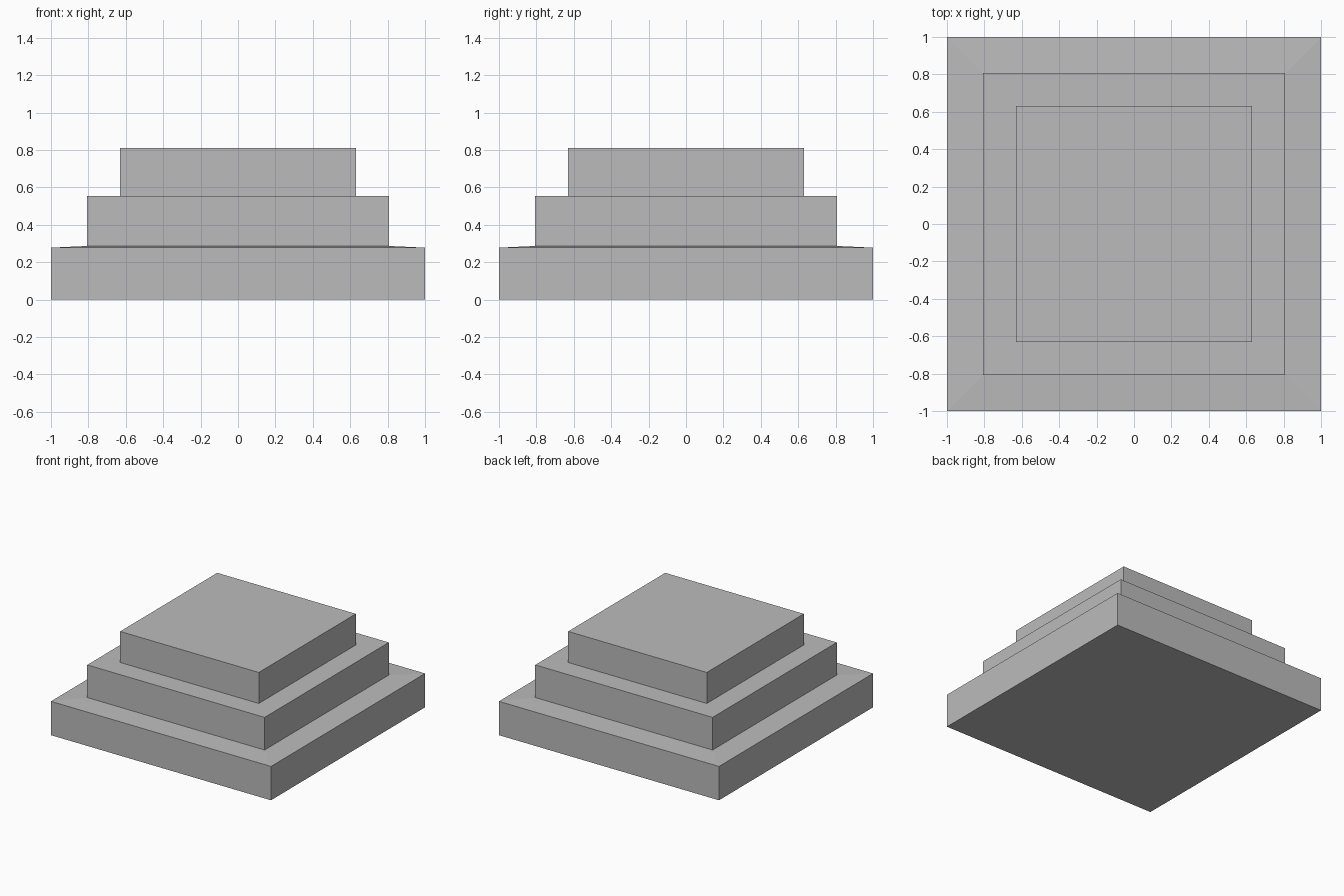
import bpy, bmesh

cube = bpy.data.objects.get("Cube")
if cube:
    bpy.data.objects.remove(cube, do_unlink=True)

GREY = (0.5, 0.5, 0.5, 1)
stone = bpy.data.materials.new("plain_grey")
stone.use_nodes = True
stone.diffuse_color = GREY
stone.node_tree.nodes["Principled BSDF"].inputs["Base Color"].default_value = GREY

# Stepped profile: half width and height of each square ring, bottom to top
PROFILE = [(1.0, 0.0), (1.0, 0.278), (0.806, 0.287), (0.806, 0.555),
           (0.63, 0.555), (0.63, 0.81)]
CORNERS = [(-1, -1), (1, -1), (1, 1), (-1, 1)]


def stepped_solid(name, profile):
    bm = bmesh.new()
    rings = [[bm.verts.new((sx * w, sy * w, z)) for sx, sy in CORNERS]
             for w, z in profile]
    # Risers and treads between neighbouring rings
    for low, high in zip(rings, rings[1:]):
        for i in range(4):
            j = (i + 1) % 4
            bm.faces.new((low[i], low[j], high[j], high[i]))
    # Underside and top
    bm.faces.new(rings[0][::-1])
    bm.faces.new(rings[-1])
    bmesh.ops.recalc_face_normals(bm, faces=bm.faces)
    mesh = bpy.data.meshes.new(name)
    bm.to_mesh(mesh)
    bm.free()
    mesh.materials.append(stone)
    obj = bpy.data.objects.new(name, mesh)
    bpy.context.collection.objects.link(obj)
    return obj


stepped_solid("stepped_plinth", PROFILE)
